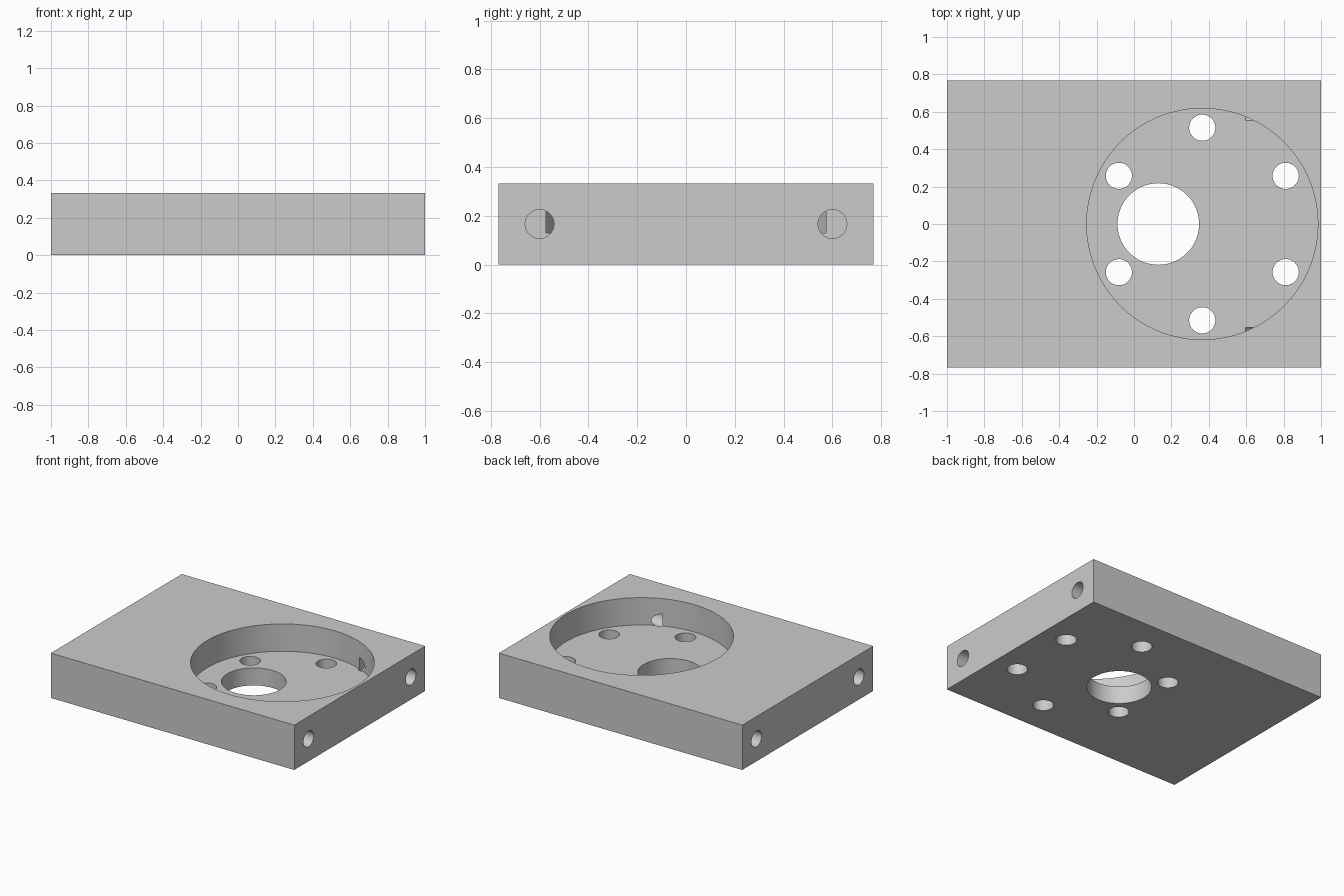
import bpy
from math import sin, cos, radians, pi

if "Cube" in bpy.data.objects:
    bpy.data.objects.remove(bpy.data.objects["Cube"], do_unlink=True)

LENGTH, WIDTH, HEIGHT = 2.0, 1.536, 0.333
POCKET_X, POCKET_R, FLOOR_Z = 0.365, 0.618, 0.13

# Material
grey = bpy.data.materials.new("plain grey")
grey.use_nodes = True
colour = (0.6, 0.6, 0.6, 1)
grey.diffuse_color = colour
grey.node_tree.nodes["Principled BSDF"].inputs["Base Color"].default_value = colour

# Rectangular block
bpy.ops.mesh.primitive_cube_add(size=1, location=(0, 0, HEIGHT / 2))
block = bpy.context.object
block.name = "mounting_block"
block.scale = (LENGTH, WIDTH, HEIGHT)
bpy.ops.object.transform_apply(location=True, rotation=True, scale=True)
block.data.materials.append(grey)


def drill(name, radius, depth, centre, along_x=False, sides=64):
    """Cut a round hole into the block."""
    bpy.ops.mesh.primitive_cylinder_add(
        vertices=sides, radius=radius, depth=depth, location=centre,
        rotation=(0, pi / 2 if along_x else 0, 0))
    cutter = bpy.context.object
    cutter.name = name
    cutter.hide_render = True
    cutter.data.materials.append(grey)
    bpy.context.view_layer.objects.active = block
    mod = block.modifiers.new(name, "BOOLEAN")
    mod.operation = "DIFFERENCE"
    mod.solver = "EXACT"
    mod.object = cutter
    bpy.ops.object.modifier_apply(modifier=name)
    bpy.data.objects.remove(cutter, do_unlink=True)


# Round pocket in the top and the offset bore through its floor
drill("pocket", POCKET_R, 1, (POCKET_X, 0, FLOOR_Z + 0.5), sides=128)
drill("shaft_bore", 0.218, 1, (0.13, 0, 0), sides=96)

# Ring of six bolt holes
for i in range(6):
    a = radians(30 + 60 * i)
    drill("bolt_hole", 0.07, 1, (POCKET_X + 0.515 * cos(a), 0.515 * sin(a), 0), sides=48)

# Blind holes in both ends
for end in (-1, 1):
    for side in (-1, 1):
        drill("end_hole", 0.059, 0.81, (end, side * 0.6, HEIGHT / 2), True, 48)

# Smooth walls, sharp rims
bpy.ops.object.select_all(action="DESELECT")
block.select_set(True)
bpy.context.view_layer.objects.active = block
bpy.ops.object.shade_smooth_by_angle(angle=radians(30))
